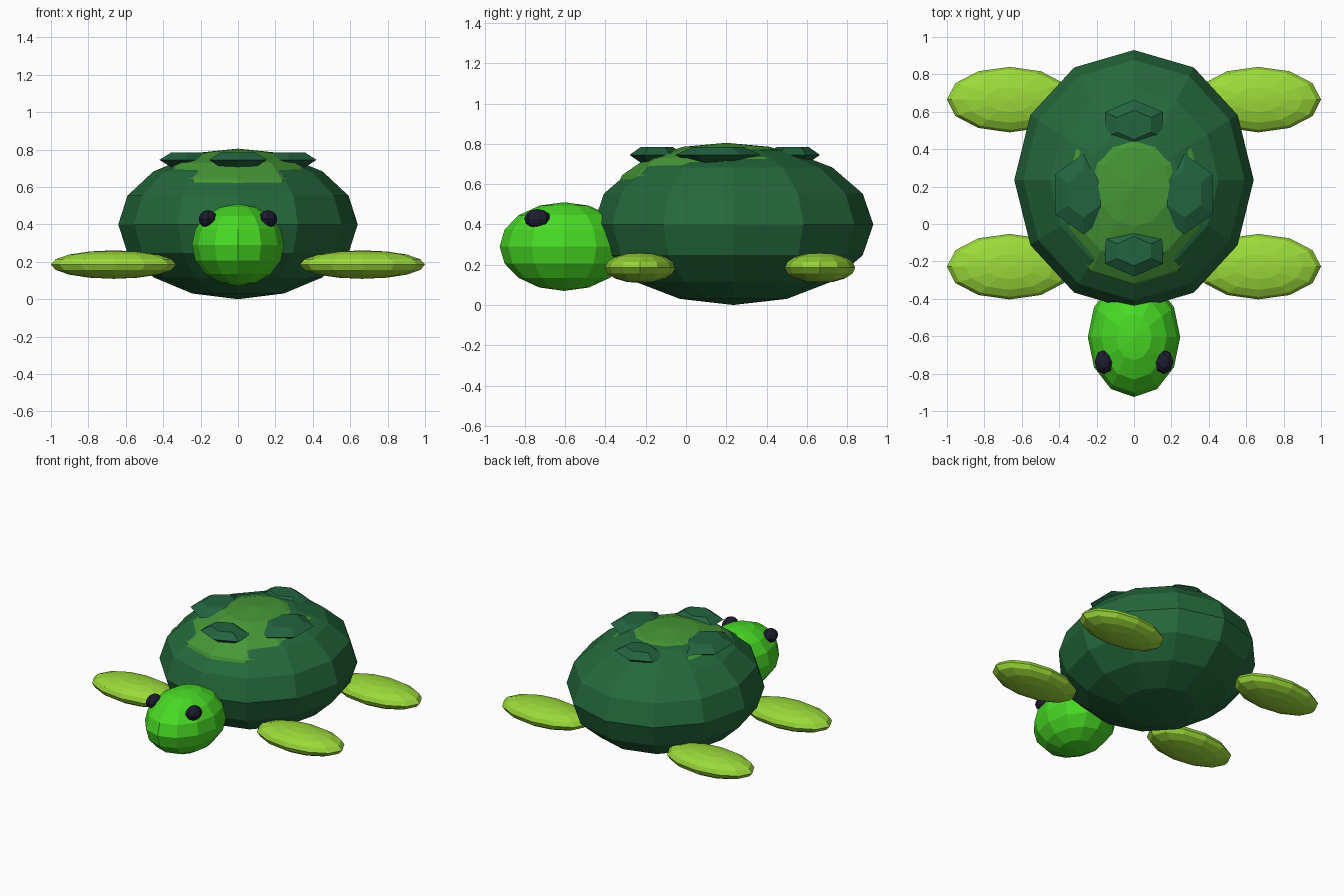
import bpy, bmesh, math
from mathutils import Matrix

if "Cube" in bpy.data.objects:
    bpy.data.objects.remove(bpy.data.objects["Cube"])


def material(name, r, g, b):
    m = bpy.data.materials.new(name)
    m.diffuse_color = (r, g, b, 1)
    m.use_nodes = True
    m.node_tree.nodes["Principled BSDF"].inputs["Base Color"].default_value = m.diffuse_color
    return m


SHELL = material("dark_green", 0.018, 0.14, 0.045)
SCUTE = material("scute_green", 0.016, 0.125, 0.05)
PATCH = material("mid_green", 0.062, 0.31, 0.037)
SKIN = material("bright_green", 0.065, 0.70, 0.018)
FLIPPER = material("lime", 0.33, 0.70, 0.042)
EYE = material("near_black", 0.012, 0.012, 0.03)


def finish(name, bm, centre, size, mat):
    """Scale and place a unit shape, then make a flat-shaded object."""
    bmesh.ops.transform(bm, verts=bm.verts,
                        matrix=Matrix.Translation(centre) @ Matrix.Diagonal((*size, 1)))
    bmesh.ops.recalc_face_normals(bm, faces=bm.faces)
    mesh = bpy.data.meshes.new(name)
    bm.to_mesh(mesh)
    bm.free()
    mesh.materials.append(mat)
    obj = bpy.data.objects.new(name, mesh)
    bpy.context.collection.objects.link(obj)
    return obj


def ellipsoid(name, centre, size, mat, segments=12, rings=8):
    bm = bmesh.new()
    bmesh.ops.create_uvsphere(bm, u_segments=segments, v_segments=rings, radius=1)
    return finish(name, bm, centre, size, mat)


def hex_plate(name, centre, size, mat):
    """Six-sided plate with a wide waist and smaller flat top and bottom."""
    bm = bmesh.new()
    loops = []
    for z, r in ((-1, 0.58), (0, 1), (1, 0.58)):
        angles = [math.radians(90 + 60 * i) for i in range(6)]
        loops.append([bm.verts.new((r * math.cos(a), r * math.sin(a), z)) for a in angles])
    for low, high in zip(loops, loops[1:]):
        for i in range(6):
            j = (i + 1) % 6
            bm.faces.new((low[i], low[j], high[j], high[i]))
    bm.faces.new(loops[0])
    bm.faces.new(loops[-1])
    return finish(name, bm, centre, size, mat)


# Body
ellipsoid("shell", (0, 0.235, 0.40), (0.64, 0.695, 0.40), SHELL)
ellipsoid("shell_top_patch", (0, 0.20, 0.545), (0.50, 0.56, 0.26), PATCH)
ellipsoid("head", (0, -0.605, 0.29), (0.247, 0.32, 0.22), SKIN)

# Raised plates at the front and back of the shell top
hex_plate("front_scute", (0, -0.145, 0.745), (0.18, 0.135, 0.04), SCUTE)
hex_plate("back_scute", (0, 0.53, 0.745), (0.18, 0.135, 0.04), SCUTE)

# Mirrored parts
for side, s in (("right", 1), ("left", -1)):
    hex_plate(side + "_scute", (s * 0.27, 0.16, 0.745), (0.173, 0.215, 0.04), SCUTE)
    ellipsoid(side + "_eye", (s * 0.16, -0.737, 0.428), (0.05, 0.066, 0.048), EYE, 8, 6)
    for end, y in (("front", -0.228), ("back", 0.665)):
        ellipsoid(f"{end}_{side}_flipper", (s * 0.665, y, 0.185),
                  (0.335, 0.175, 0.076), FLIPPER)
